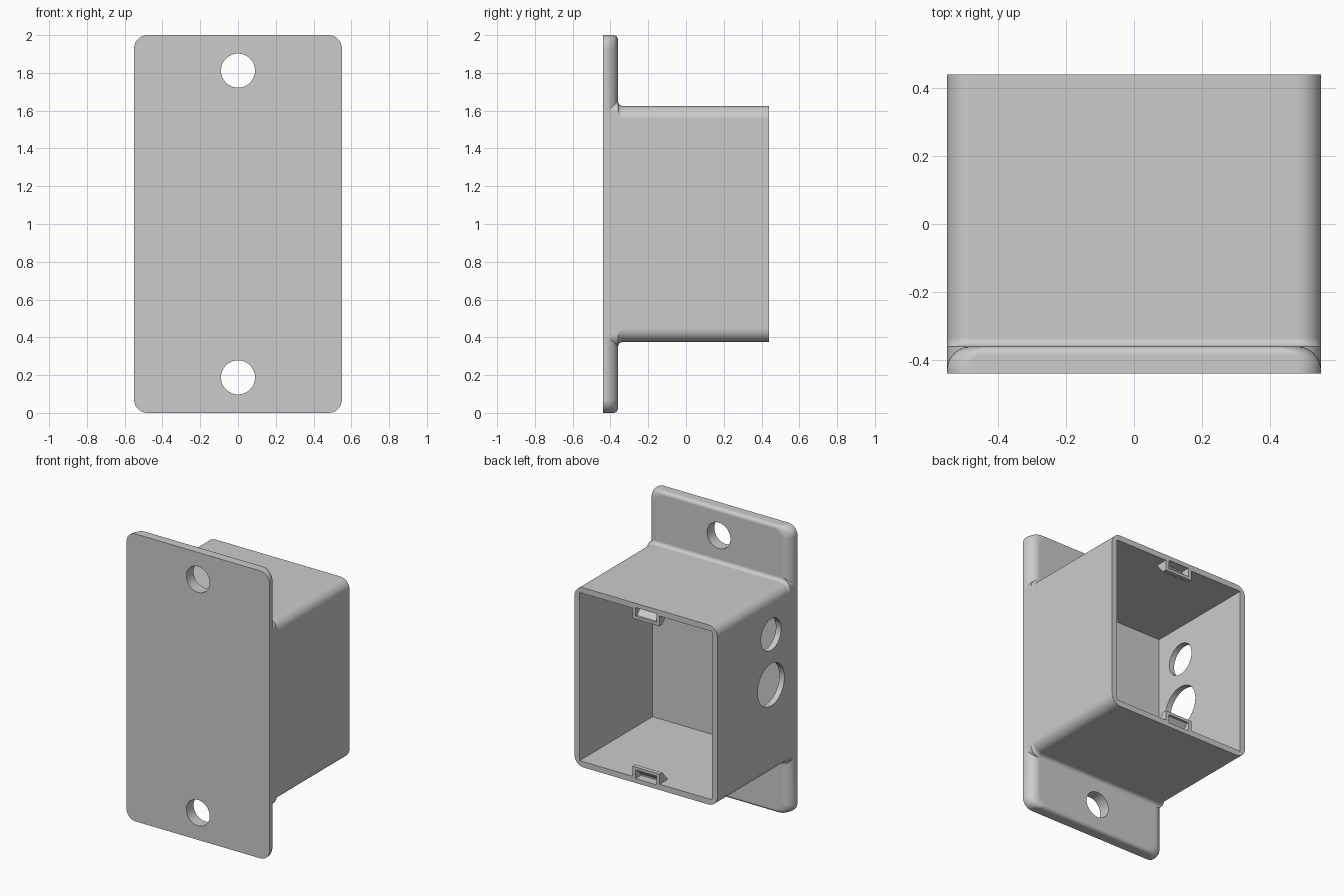
import bpy, bmesh
from math import sin, cos, pi, sqrt, radians
from mathutils import Matrix

if "Cube" in bpy.data.objects:
    bpy.data.objects.remove(bpy.data.objects["Cube"], do_unlink=True)

grey = bpy.data.materials.new("light grey plastic")
grey.use_nodes = True
colour = (0.6, 0.6, 0.6, 1)
grey.diffuse_color = colour
grey.node_tree.nodes["Principled BSDF"].inputs["Base Color"].default_value = colour

ARC = 10          # segments per rounded corner
W, MID = 0.55, 1.0
BACK, FRONT, PLATE = 0.44, -0.44, -0.36
BOX_H, WALL, R = 0.625, 0.04, 0.07


def make(name, bm):
    bmesh.ops.recalc_face_normals(bm, faces=bm.faces)
    me = bpy.data.meshes.new(name)
    bm.to_mesh(me)
    bm.free()
    me.materials.append(grey)
    ob = bpy.data.objects.new(name, me)
    bpy.context.collection.objects.link(ob)
    return ob


def loft(name, stations):
    """Skin rounded rectangles given as (y, half width, half height, radius)."""
    bm = bmesh.new()
    rings = []
    for y, hw, hh, r in stations:
        ring = []
        for k, (sx, sz) in enumerate(((1, 1), (-1, 1), (-1, -1), (1, -1))):
            for i in range(ARC + 1):
                a = (k + i / ARC) * pi / 2
                ring.append(bm.verts.new((sx * (hw - r) + r * cos(a), y,
                                          MID + sz * (hh - r) + r * sin(a))))
        rings.append(ring)
    n = len(rings[0])
    for p, q in zip(rings, rings[1:]):
        for i in range(n):
            bm.faces.new((p[i], p[(i + 1) % n], q[(i + 1) % n], q[i]))
    bm.faces.new(rings[0])
    bm.faces.new(rings[-1])
    return make(name, bm)


def block(name, x, y, z):
    """Box between the given (low, high) ranges."""
    bm = bmesh.new()
    bmesh.ops.create_cube(bm, size=1)
    for v in bm.verts:
        for i, (lo, hi) in enumerate((x, y, z)):
            v.co[i] = hi if v.co[i] > 0 else lo
    return make(name, bm)


def cylinder(name, centre, r, depth, axis):
    bm = bmesh.new()
    bmesh.ops.create_cone(bm, cap_ends=True, segments=48, radius1=r, radius2=r, depth=depth,
                          matrix=Matrix.Translation(centre) @ Matrix.Rotation(pi / 2, 4, axis))
    return make(name, bm)


def prism(name, half, outline):
    """Extrude a (y, z) outline across x."""
    bm = bmesh.new()
    ends = [[bm.verts.new((x, y, z)) for y, z in outline] for x in (-half, half)]
    n = len(outline)
    for i in range(n):
        j = (i + 1) % n
        bm.faces.new((ends[0][i], ends[0][j], ends[1][j], ends[1][i]))
    for e in ends:
        bm.faces.new(e)
    return make(name, bm)


def combine(target, tool, operation):
    mod = target.modifiers.new(operation, "BOOLEAN")
    mod.operation, mod.solver, mod.object = operation, "EXACT", tool
    bpy.context.view_layer.objects.active = target
    bpy.ops.object.modifier_apply(modifier=mod.name)
    bpy.data.objects.remove(tool, do_unlink=True)


# Mounting plate: large rounding on the sides, small rounding on top and bottom
SMALL = 0.025
stations = [(FRONT, W, MID, R)]
for i in range(ARC + 1):
    a = i / ARC * pi / 2
    y = PLATE - R + R * sin(a)
    t = max(0, y - (PLATE - SMALL))
    hh = MID - SMALL + sqrt(max(0, SMALL ** 2 - t * t))
    stations.append((y, W - R * (1 - cos(a)), hh, R))
body = loft("wall_box", stations)

# Box with a flared fillet where it meets the plate
FIL = 0.025
stations = [(FRONT, W, BOX_H + FIL, R), (PLATE, W, BOX_H + FIL, R)]
for i in range(1, 7):
    a = i / 6 * pi / 2
    stations.append((PLATE + FIL * (1 - cos(a)), W, BOX_H + FIL * (1 - sin(a)), R))
stations.append((BACK, W, BOX_H, R))
combine(body, loft("box", stations), "UNION")

# Cavity open to the back
IN_H = BOX_H - WALL
combine(body, block("cavity", (WALL - W, W - WALL), (PLATE, BACK + 0.1),
                    (MID - IN_H, MID + IN_H)), "DIFFERENCE")

# Screw holes in the plate
for s in (-1, 1):
    combine(body, cylinder("screw_hole", (0, FRONT, MID + s * 0.812), 0.09, 0.4, "X"), "DIFFERENCE")

# Cable holes in the right wall
for z, r in ((1.35, 0.11), (1.0, 0.147)):
    combine(body, cylinder("cable_hole", (-W, -0.15, z), r, 0.3, "Y"), "DIFFERENCE")

# Snap catches at the rim, each with a sloped pocket
for s in (-1, 1):
    def at(h):
        return MID + s * h
    catch = prism("catch", 0.105, [(BACK, at(IN_H + 0.015)), (BACK, at(IN_H - 0.07)),
                                   (BACK - 0.03, at(IN_H - 0.07)),
                                   (BACK - 0.09, at(IN_H)), (BACK - 0.09, at(IN_H + 0.015))])
    combine(body, catch, "UNION")
    pocket = prism("pocket", 0.08, [(BACK + 0.02, at(IN_H + 0.01)), (BACK + 0.02, at(IN_H - 0.05)),
                                    (BACK - 0.015, at(IN_H - 0.05)),
                                    (BACK - 0.06, at(IN_H + 0.0)), (BACK - 0.06, at(IN_H + 0.01))])
    combine(body, pocket, "DIFFERENCE")

# Smooth rounded areas while keeping flats crisp
bpy.ops.object.select_all(action="DESELECT")
body.select_set(True)
bpy.context.view_layer.objects.active = body
bpy.ops.object.shade_smooth_by_angle(angle=radians(30))
normals = body.modifiers.new("flat_normals", "WEIGHTED_NORMAL")
normals.keep_sharp = True
normals.weight = 100
